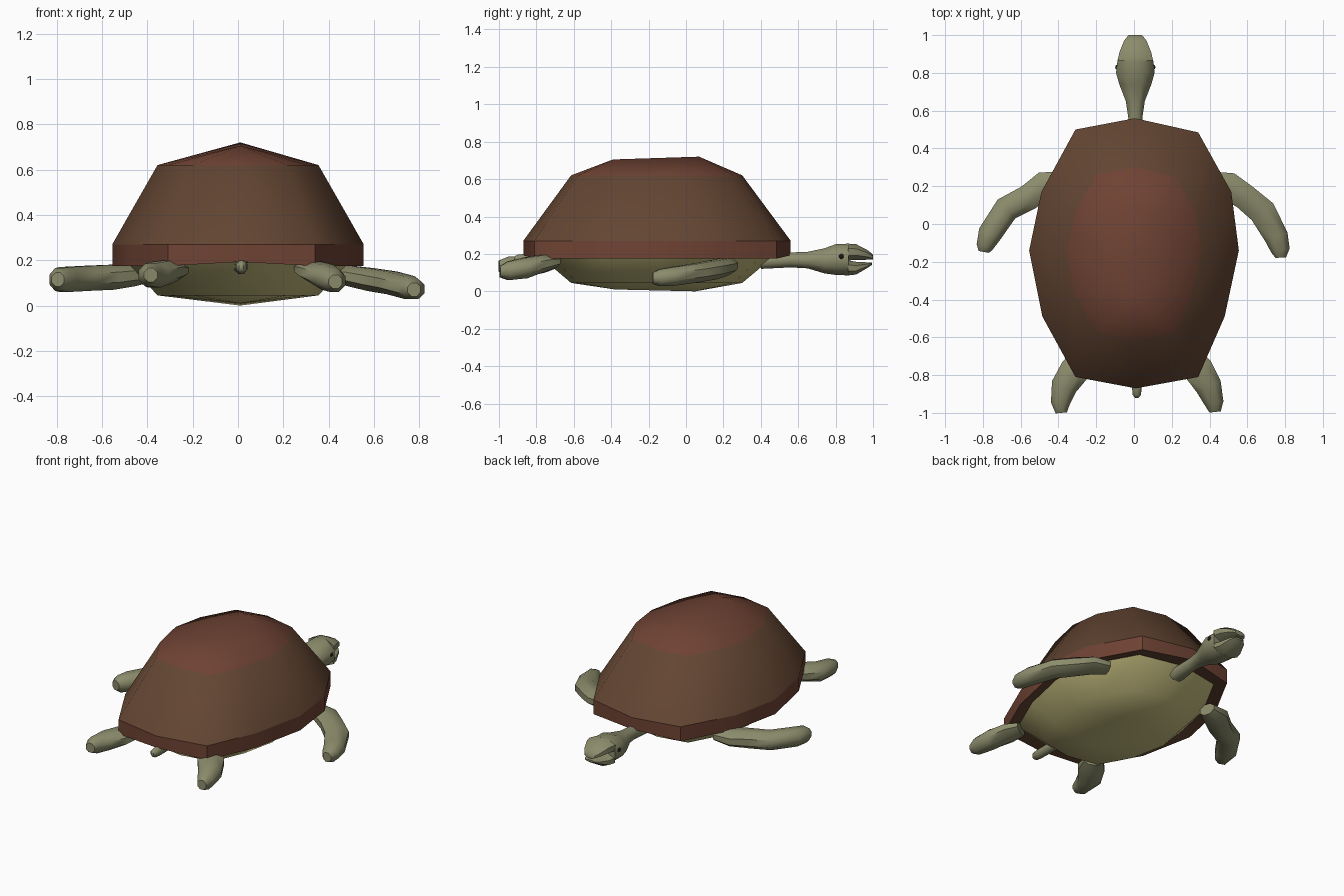
import bpy, bmesh, math
from mathutils import Vector

if "Cube" in bpy.data.objects:
    bpy.data.objects.remove(bpy.data.objects["Cube"])


def material(name, rgb):
    m = bpy.data.materials.new(name)
    m.diffuse_color = (*rgb, 1)
    m.use_nodes = True
    m.node_tree.nodes["Principled BSDF"].inputs["Base Color"].default_value = m.diffuse_color
    return m


BROWN = material("shell_brown", (0.125, 0.06, 0.032))
RED = material("shell_red", (0.16, 0.056, 0.034))
YELLOW = material("belly_yellow", (0.58, 0.53, 0.22))
OLIVE = material("skin_olive", (0.26, 0.26, 0.15))
BLACK = material("eye_black", (0.01, 0.01, 0.01))

# Shell outline, clockwise from the head end
OUTLINE = [(0.005, 0.56), (0.34, 0.485), (0.515, 0.17), (0.555, -0.14), (0.48, -0.49), (0.34, -0.81),
           (0.01, -0.87), (-0.31, -0.81), (-0.485, -0.49), (-0.555, -0.14), (-0.49, 0.17), (-0.31, 0.5)]
N = len(OUTLINE)
MID_Y = -0.16


def finish(name, bm, mats, angle):
    bmesh.ops.recalc_face_normals(bm, faces=bm.faces)
    mesh = bpy.data.meshes.new(name)
    bm.to_mesh(mesh)
    bm.free()
    for m in mats:
        mesh.materials.append(m)
    ob = bpy.data.objects.new(name, mesh)
    bpy.context.collection.objects.link(ob)
    bpy.ops.object.select_all(action='DESELECT')
    ob.select_set(True)
    bpy.context.view_layer.objects.active = ob
    bpy.ops.object.shade_smooth_by_angle(angle=math.radians(angle))
    return ob


def bridge(bm, a, b):
    n = len(a)
    return [bm.faces.new((a[i], a[(i + 1) % n], b[(i + 1) % n], b[i])) for i in range(n)]


def outline_ring(bm, scale, z, lift=0.0):
    ring = []
    for i, (x, y) in enumerate(OUTLINE):
        dz = lift if i in (0, 6) else 0
        ring.append(bm.verts.new((x * scale, MID_Y + (y - MID_Y) * scale, z + dz)))
    return ring


def dome(name, levels, ridge, mats, angle):
    """Stacked outline rings closed by a two-point ridge."""
    bm = bmesh.new()
    rings = [outline_ring(bm, *lv) for lv in levels]
    for a, b in zip(rings, rings[1:]):
        bridge(bm, a, b)
    top = rings[-1]
    f, b = [bm.verts.new(p) for p in ridge]
    cap = []
    for i in range(N):
        apex = b if 3 <= i < 9 else f
        cap.append(bm.faces.new((top[i], top[(i + 1) % N], apex)))
    cap.append(bm.faces.new((top[3], b, f)))
    cap.append(bm.faces.new((top[9], f, b)))
    for face in cap:
        face.material_index = len(mats) - 1
    return finish(name, bm, mats, angle)


def loft(name, sections, angle=50, sides=8):
    """Tube through (x, y, z, half width, half height) sections."""
    bm = bmesh.new()
    rings = []
    for i, (x, y, z, w, h) in enumerate(sections):
        a, b = sections[max(i - 1, 0)], sections[min(i + 1, len(sections) - 1)]
        d = Vector((b[0] - a[0], b[1] - a[1], 0)).normalized()
        side = Vector((d.y, -d.x, 0))
        ring = []
        for k in range(sides):
            t = math.tau * (k + 0.5) / sides
            r = 1 / math.cos(math.pi / sides)
            p = Vector((x, y, z)) + side * (w * r * math.cos(t)) + Vector((0, 0, h * r * math.sin(t)))
            ring.append(bm.verts.new(p))
        rings.append(ring)
    for a, b in zip(rings, rings[1:]):
        bridge(bm, a, b)
    bm.faces.new(rings[0])
    bm.faces.new(rings[-1])
    return finish(name, bm, [OLIVE], angle)


# Upper shell, with a redder cap
dome("upper_shell", [(1, 0.27), (0.64, 0.62)], [(0.01, 0.07, 0.72), (0.01, -0.39, 0.705)], [BROWN, RED], 60)

# Belly plate
dome("belly_plate", [(0.88, 0.19), (0.64, 0.045)], [(0.01, 0.05, 0.0), (0.01, -0.38, 0.01)], [YELLOW], 60)

# Shell rim: outer band and the lip underneath
bm = bmesh.new()
upper, lower = outline_ring(bm, 1, 0.27), outline_ring(bm, 1, 0.175, 0.018)
inner = outline_ring(bm, 0.87, 0.195)
bridge(bm, upper, lower)
for face in bridge(bm, lower, inner):
    face.material_index = 1
finish("shell_rim", bm, [RED, BROWN], 40)

# Front flippers
loft("front_flipper_right", [(0.40, 0.23, 0.14, 0.05, 0.035), (0.50, 0.20, 0.13, 0.075, 0.045),
                             (0.585, 0.145, 0.115, 0.068, 0.05), (0.68, 0.065, 0.1, 0.072, 0.05),
                             (0.755, -0.07, 0.08, 0.063, 0.05), (0.775, -0.14, 0.073, 0.05, 0.045),
                             (0.777, -0.178, 0.07, 0.028, 0.03)])
loft("front_flipper_left", [(-0.38, 0.23, 0.14, 0.05, 0.035), (-0.47, 0.205, 0.135, 0.075, 0.05),
                            (-0.56, 0.14, 0.125, 0.068, 0.055), (-0.675, 0.08, 0.12, 0.068, 0.055),
                            (-0.765, -0.055, 0.115, 0.063, 0.055), (-0.79, -0.12, 0.115, 0.045, 0.05),
                            (-0.795, -0.148, 0.115, 0.028, 0.03)])

# Hind legs
loft("hind_leg_right", [(0.30, -0.70, 0.16, 0.06, 0.03), (0.34, -0.77, 0.15, 0.08, 0.045),
                        (0.395, -0.86, 0.125, 0.07, 0.055), (0.425, -0.95, 0.11, 0.05, 0.05),
                        (0.43, -0.995, 0.105, 0.03, 0.03)])
loft("hind_leg_left", [(-0.27, -0.70, 0.155, 0.06, 0.03), (-0.31, -0.77, 0.15, 0.08, 0.05),
                       (-0.37, -0.86, 0.135, 0.07, 0.055), (-0.39, -0.95, 0.135, 0.05, 0.05),
                       (-0.385, -1.0, 0.135, 0.03, 0.03)])

# Tail
loft("tail", [(0.012, -0.72, 0.17, 0.03, 0.03), (0.015, -0.86, 0.17, 0.026, 0.03),
              (0.015, -0.905, 0.17, 0.022, 0.025), (0.015, -0.92, 0.17, 0.01, 0.012)])

# Neck and head
X = 0.007
loft("neck_and_head", [(X, 0.40, 0.155, 0.05, 0.035), (X, 0.56, 0.168, 0.037, 0.04),
                       (X, 0.65, 0.167, 0.05, 0.044), (X, 0.74, 0.163, 0.085, 0.067),
                       (X, 0.80, 0.17, 0.102, 0.082), (X, 0.87, 0.17, 0.094, 0.085)])

# Jaws, slightly open
loft("upper_jaw", [(X, 0.865, 0.21, 0.094, 0.045), (X, 0.91, 0.21, 0.084, 0.042),
                   (X, 0.97, 0.195, 0.06, 0.026), (X, 1.0, 0.183, 0.036, 0.014)])
loft("lower_jaw", [(X, 0.865, 0.125, 0.09, 0.04), (X, 0.91, 0.124, 0.078, 0.034),
                   (X, 0.97, 0.14, 0.055, 0.015), (X, 0.995, 0.148, 0.032, 0.006)])

# Eyes
for side, label in ((1, "right"), (-1, "left")):
    bm = bmesh.new()
    bmesh.ops.create_uvsphere(bm, u_segments=8, v_segments=6, radius=0.016)
    eye = finish("eye_" + label, bm, [BLACK], 60)
    eye.location = (X + side * 0.091, 0.83, 0.187)
